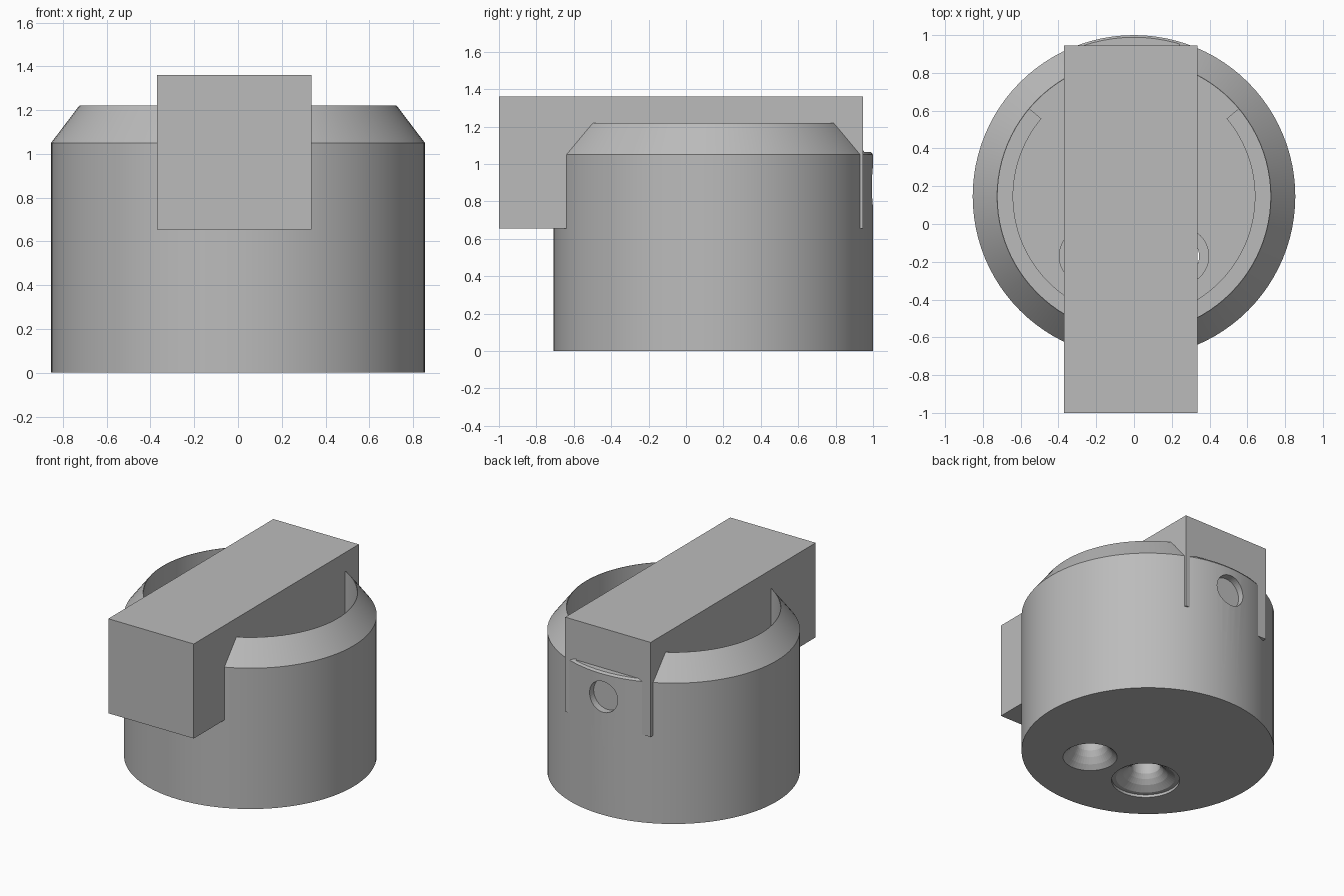
import bpy, math

if "Cube" in bpy.data.objects:
    bpy.data.objects.remove(bpy.data.objects["Cube"])

CY = 0.146   # y of the round body's axis
SEG = 96

grey = bpy.data.materials.new("plain grey")
grey.diffuse_color = (0.5, 0.5, 0.5, 1)
grey.use_nodes = True
grey.node_tree.nodes["Principled BSDF"].inputs["Base Color"].default_value = grey.diffuse_color


def make(name, verts, faces):
    me = bpy.data.meshes.new(name)
    me.from_pydata(verts, [], faces)
    me.materials.append(grey)
    ob = bpy.data.objects.new(name, me)
    bpy.context.collection.objects.link(ob)
    return ob


def lathe(name, profile, x=0, y=CY, seg=SEG, start=0, sweep=360, closed=False):
    """Revolve (radius, z) points; closed profiles make rings, open ones get end caps."""
    full, n = sweep == 360, len(profile)
    rows = seg if full else seg + 1
    verts = []
    for i in range(rows):
        a = math.radians(start + sweep * i / seg)
        verts += [(x + r * math.cos(a), y + r * math.sin(a), z) for r, z in profile]
    faces = []
    for i in range(seg):
        j = (i + 1) % rows
        for k in range(n if closed else n - 1):
            m = (k + 1) % n
            faces.append((i * n + k, j * n + k, j * n + m, i * n + m))
    if not closed:
        faces.append([i * n for i in reversed(range(rows))])
        faces.append([i * n + n - 1 for i in range(rows)])
    elif not full:
        faces.append(list(range(n)))
        faces.append([(rows - 1) * n + k for k in reversed(range(n))])
    return make(name, verts, faces)


def box(name, x0, x1, y0, y1, z0, z1):
    v = [(x, y, z) for x in (x0, x1) for y in (y0, y1) for z in (z0, z1)]
    f = [(0, 1, 3, 2), (4, 6, 7, 5), (0, 4, 5, 1), (2, 3, 7, 6), (0, 2, 6, 4), (1, 5, 7, 3)]
    return make(name, v, f)


def cut(target, cutter):
    cutter.hide_render = True
    cutter.hide_viewport = True
    mod = target.modifiers.new("cut", 'BOOLEAN')
    mod.operation = 'DIFFERENCE'
    mod.solver = 'EXACT'
    mod.object = cutter


def smooth(ob):
    bpy.ops.object.select_all(action='DESELECT')
    ob.select_set(True)
    bpy.context.view_layer.objects.active = ob
    bpy.ops.object.shade_smooth_by_angle(angle=math.radians(25))


# round hollow housing with a bevelled knife-edge rim
FLOOR = 0.14
housing = lathe("housing", [(0.854, 0), (0.854, 1.05), (0.725, 1.22), (0.722, 1.22), (0.722, FLOOR)])

# round port at the back, in front of the bar's end face
port = lathe("port_cutter", [(0.115, -0.15), (0.115, 0.15)], 0, 0, 48)
port.rotation_euler = (math.radians(90), 0, 0)
port.location = (-0.015, 0.95, 0.88)
cut(housing, port)

# lowered rim behind the bar
cut(housing, box("rim_cutter", -0.27, 0.24, 0.9, 1.1, 1.065, 1.3))

# countersunk screw holes in the floor, the left one with a shallow seat
HX, HY = 0.245, -0.17
right_hole = [(0.183, -0.05), (0.183, 0), (0.15, 0.03), (0.12, 0.07), (0.1, 0.11), (0.1, 0.4)]
left_hole = [(0.23, -0.05), (0.23, 0.02), (0.2, 0.02), (0.15, 0.05), (0.12, 0.08), (0.1, 0.11), (0.1, 0.4)]
for side, x, prof in (("right", HX, right_hole), ("left", -HX, left_hole)):
    cut(housing, lathe(side + "_hole_cutter", prof, x, HY, 48))
    # raised collar around each hole inside
    collar = lathe(side + "_collar", [(0.153, FLOOR - 0.01), (0.153, 0.22), (0.1, 0.22), (0.1, FLOOR - 0.01)],
                   x, HY, 48, closed=True)
    smooth(collar)
smooth(housing)

# inner ledge, open toward the back
ledge = lathe("inner_ledge", [(0.73, FLOOR - 0.01), (0.73, 0.6), (0.64, 0.6), (0.64, FLOOR - 0.01)],
              start=140, sweep=260, closed=True)
smooth(ledge)

# square bar lying across the housing
box("cross_bar", -0.37, 0.335, -1.0, 0.945, 0.655, 1.36)
